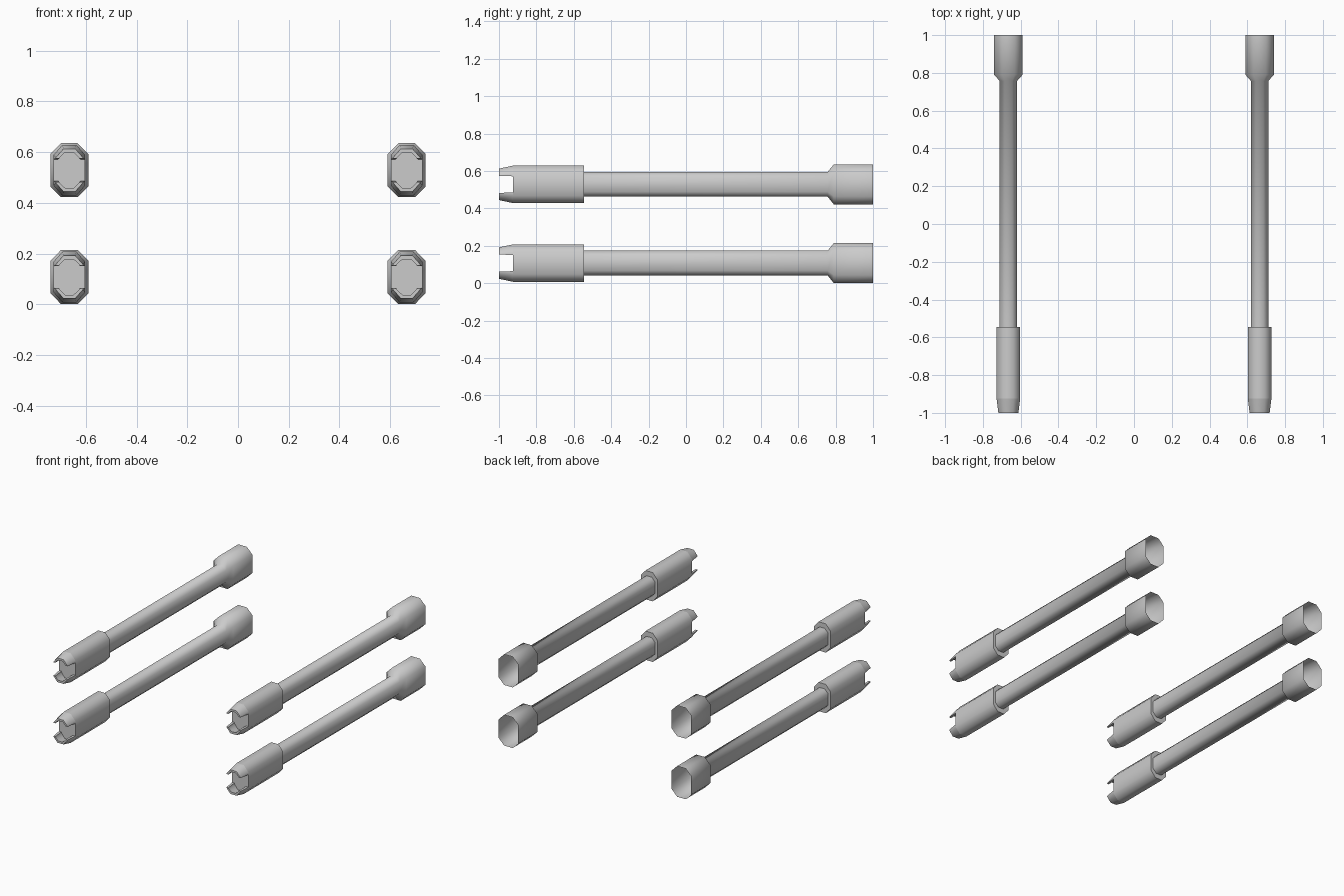
import bpy, math

if "Cube" in bpy.data.objects:
    bpy.data.objects.remove(bpy.data.objects["Cube"])


def octagon(hx, hz):
    # Upright chamfered-rectangle cross-section
    cx, cz = hx * 0.44, hz * 0.60
    return [(hx, -cz), (hx, cz), (cx, hz), (-cx, hz),
            (-hx, cz), (-hx, -cz), (-cx, -hz), (cx, -hz)]


def loft(name, sections, origin, cap_start=False, cap_end=False):
    # Skin a list of (y, [(x, z), ...]) sections
    n = len(sections[0][1])
    verts = [(x, y, z) for y, pts in sections for x, z in pts]
    faces = []
    for s in range(len(sections) - 1):
        for i in range(n):
            j = (i + 1) % n
            faces.append((s * n + i, (s + 1) * n + i, (s + 1) * n + j, s * n + j))
    last = (len(sections) - 1) * n
    if cap_start:
        faces.append(tuple(range(n)))
    if cap_end:
        faces.append(tuple(last + i for i in reversed(range(n))))
    mesh = bpy.data.meshes.new(name)
    mesh.from_pydata(verts, [], faces)
    obj = bpy.data.objects.new(name, mesh)
    bpy.context.collection.objects.link(obj)
    obj.location = origin
    bpy.ops.object.select_all(action='DESELECT')
    obj.select_set(True)
    bpy.context.view_layer.objects.active = obj
    bpy.ops.object.shade_smooth_by_angle(angle=math.radians(52))
    return obj


def prong_profile(hx, hz, slot, wall, side):
    # C-shaped half of the hollow tip, above (side=1) or below (side=-1) the slot
    def arc(w, h):
        cx, cz = w * 0.44, max(h * 0.60, slot + 0.003)
        return [(w, slot), (w, cz), (cx, h), (-cx, h), (-w, cz), (-w, slot)]
    pts = arc(hx, hz) + arc(hx - wall, hz - wall)[::-1]
    pts = [(x, z * side) for x, z in pts]
    return pts if side > 0 else pts[::-1]


def tube(x, z, tag):
    at = (x, 0, z)
    # Slim barrel flaring into an open socket at the rear
    loft("barrel_" + tag, [(-0.60, octagon(0.046, 0.066)),
                           (0.757, octagon(0.046, 0.066)),
                           (0.79, octagon(0.075, 0.1065)),
                           (1.0, octagon(0.075, 0.1065))], at)
    # Thick front sleeve
    loft("sleeve_" + tag, [(-0.925, octagon(0.0625, 0.10)),
                           (-0.545, octagon(0.0625, 0.10))], at, True, True)
    # Two tapered prongs with a slot between them
    for side, part in ((1, "upper"), (-1, "lower")):
        loft(f"{part}_prong_{tag}",
             [(-1.0, prong_profile(0.053, 0.084, 0.046, 0.014, side)),
              (-0.925, prong_profile(0.0625, 0.10, 0.043, 0.018, side))],
             at, cap_start=True)


for x, lr in ((-0.665, "left"), (0.665, "right")):
    for z, tb in ((0.1075, "bottom"), (0.5285, "top")):
        tube(x, z, f"{lr}_{tb}")
